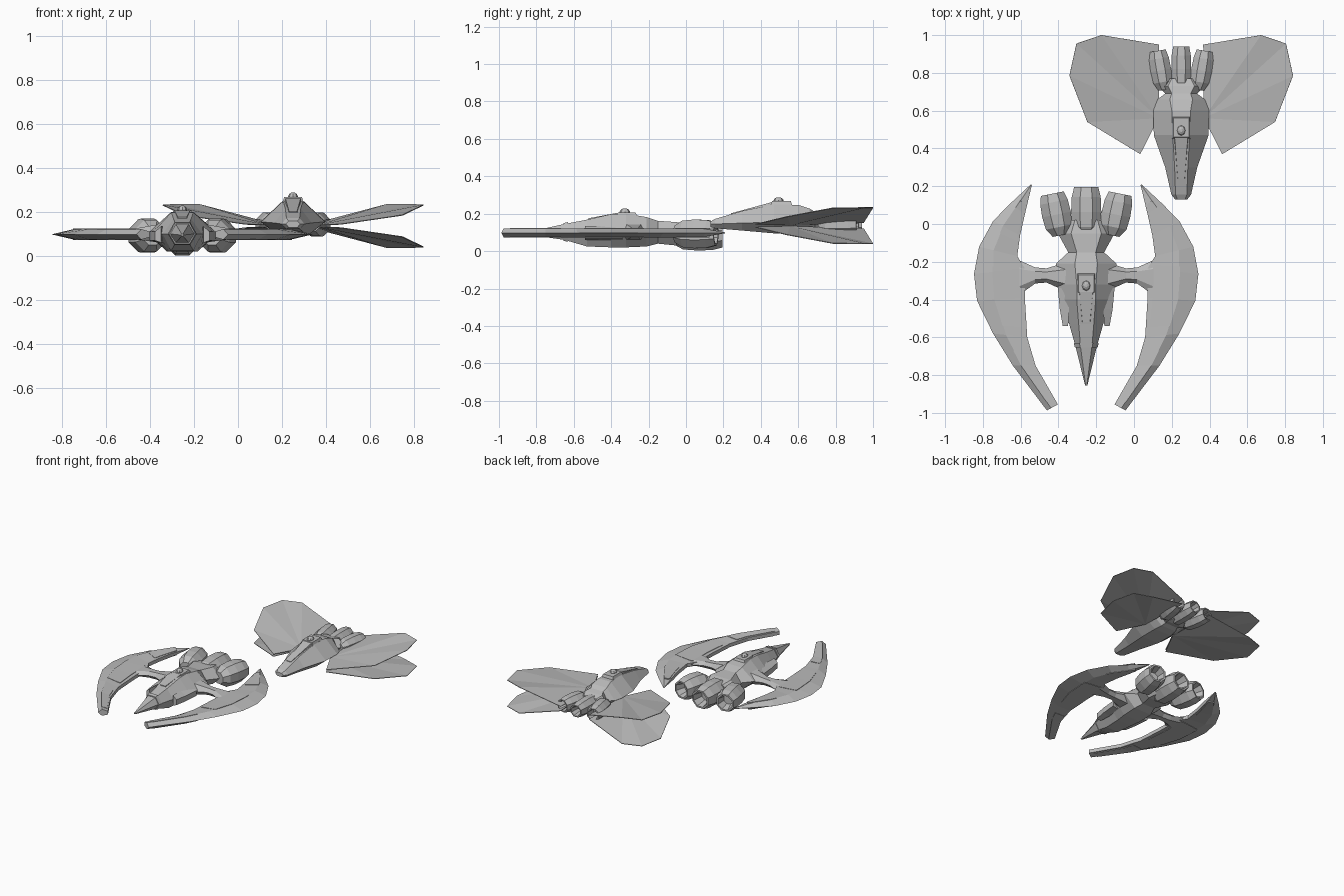
import bpy, bmesh, math
from mathutils import Vector

if "Cube" in bpy.data.objects:
    bpy.data.objects.remove(bpy.data.objects["Cube"])

grey = bpy.data.materials.new("hull_grey")
grey.diffuse_color = (0.5, 0.5, 0.5, 1)
grey.use_nodes = True
grey.node_tree.nodes["Principled BSDF"].inputs["Base Color"].default_value = grey.diffuse_color


def make(name, verts, faces):
    me = bpy.data.meshes.new(name)
    me.from_pydata([tuple(v) for v in verts], [], faces)
    bm = bmesh.new()
    bm.from_mesh(me)
    bmesh.ops.recalc_face_normals(bm, faces=bm.faces)
    bm.to_mesh(me)
    bm.free()
    me.materials.append(grey)
    ob = bpy.data.objects.new(name, me)
    bpy.context.collection.objects.link(ob)
    return ob


def loft(name, rings, cx=0, side=1):
    """Skin a list of equal rings and cap both ends."""
    n = len(rings[0])
    verts = [(cx + side * p[0], p[1], p[2]) for r in rings for p in r]
    faces = [(i * n + j, i * n + (j + 1) % n, (i + 1) * n + (j + 1) % n, (i + 1) * n + j)
             for i in range(len(rings) - 1) for j in range(n)]
    faces += [tuple(range(n)), tuple(range(len(verts) - n, len(verts)))]
    return make(name, verts, faces)


def hull(name, cx, sections):
    """Hexagonal sections: y, half width, side z, top half width, top z, bottom half width, bottom z."""
    loft(name, [[(tw, y, zt), (hw, y, zm), (bw, y, zb), (-bw, y, zb), (-hw, y, zm), (-tw, y, zt)]
                for y, hw, zm, tw, zt, bw, zb in sections], cx)


def engine(name, cx, x, y0, y1, z, r, tilt=0, side=1):
    """Octagonal engine with a hollow nozzle, tilted outwards."""
    prof = [(0, .55), (.2, .92), (.5, 1.0), (.8, .96), (1, .8), (1, .66), (.72, .45)]
    k = 1 / math.cos(math.pi / 8)
    rings = []
    for t, f in prof:
        ring = []
        for i in range(8):
            a = math.pi / 8 + i * math.pi / 4
            u, l = r * f * k * math.cos(a), (y1 - y0) * t
            ring.append((x + u * math.cos(tilt) + l * math.sin(tilt),
                         y0 + l * math.cos(tilt) - u * math.sin(tilt),
                         z + r * f * k * math.sin(a)))
        rings.append(ring)
    loft(name, rings, cx, side)


def turret(name, cx, y0, y1, z0, z1, yd, r):
    """Raised plate with a small dome on top."""
    loft(name + "_plate", [[(-w, y0 + d, z), (w, y0 + d, z), (w, y1 - d, z), (-w, y1 - d, z)]
                           for w, d, z in ((.05, 0, z0), (.04, .01, z1))], cx)
    rings = [[(r * f * math.cos(i * math.pi / 4), yd + 1.25 * r * f * math.sin(i * math.pi / 4), z1 - .005 + h)
              for i in range(8)] for f, h in ((1, 0), (1, .01), (.75, .02), (.3, .026))]
    loft(name + "_dome", rings, cx)


# ---------------- crescent-winged ship ----------------
A = -0.253
hull("crescent_hull", A, [
    (-.855, .006, .095, .003, .10, .003, .09),
    (-.65, .056, .10, .03, .145, .03, .06),
    (-.53, .09, .10, .04, .168, .05, .025),
    (-.40, .135, .105, .05, .198, .06, .02),
    (-.32, .155, .105, .05, .20, .07, .02),
    (-.21, .16, .105, .06, .182, .07, .025),
    (-.15, .095, .10, .05, .162, .05, .04),
    (-.05, .15, .09, .08, .155, .08, .03),
    (.02, .12, .09, .06, .14, .06, .04)])
hull("crescent_nose_band", A, [
    (-.655, .06, .10, .033, .15, .033, .055),
    (-.63, .066, .10, .035, .155, .036, .05)])
hull("crescent_spine", A, [
    (-.52, .025, .15, .02, .176, .02, .14),
    (-.36, .042, .17, .035, .206, .03, .16)])
turret("crescent_turret", A, -.37, -.26, .185, .207, -.327, .022)
engine("centre_engine", A, 0, -.07, .195, .083, .08)

# wing stations: outer edge xy, inner edge xy
ST = [((.293, .21), (.288, .205)), ((.40, .11), (.325, .05)), ((.493, .016), (.35, -.06)),
      ((.567, -.12), (.365, -.17)), ((.594, -.264), (.325, -.235)), ((.578, -.406), (.325, -.39)),
      ((.493, -.58), (.312, -.60)), ((.388, -.75), (.268, -.75)), ((.208, -.987), (.15, -.955))]


def wing_xy(u, f):
    """Point on the wing plan: u along the stations, f from outer to inner edge."""
    i = min(int(u), len(ST) - 2)
    o, n = (Vector(ST[i][k]).lerp(Vector(ST[i + 1][k]), u - i) for k in (0, 1))
    return o.lerp(n, f)


def wing_ring(u, pts):
    return [(*wing_xy(u, f), z) for f, z in pts]


for s, tag in ((1, "right"), (-1, "left")):
    section = [(0, .098), (.38, .122), (1, .111), (1, .085), (.38, .074)]
    rings = [wing_ring(u, section) for u in range(1, len(ST))]
    tip = [(*wing_xy(0, f), .098 + (z - .098) * .1) for f, z in section]
    loft(tag + "_crescent_wing", [tip] + rings, A, s)
    # raised armour plates, upper and lower
    for part, us in (("rear", (.7, 1, 2, 2.3)), ("middle", (3.75, 4, 5, 5.75)), ("front", (6.5, 7, 7.85))):
        for lvl, g in (("upper", 1), ("lower", -1)):
            z = [.098 + g * d for d in (.026, .018, .010, .018)]
            pts = [(.36, z[0]), (.9, z[1]), (.9, z[2]), (.36, z[3])]
            loft(f"{tag}_{part}_{lvl}_plate", [wing_ring(u, pts) for u in us], A, s)
    # arm joining hull and wing
    arm = [(.10, -.20, -.36, .06, .145), (.21, -.235, -.31, .075, .125), (.27, -.23, -.315, .075, .122),
           (.36, -.19, -.38, .08, .116)]
    loft(tag + "_wing_arm", [[(x, a, .1), (x, .75 * a + .25 * b, t), (x, .25 * a + .75 * b, t),
                              (x, b, .1), (x, .25 * a + .75 * b, l), (x, .75 * a + .25 * b, l)]
                             for x, a, b, l, t in arm], A, s)
    # cheek pod beside the nose
    loft(tag + "_cheek_pod", [[(x - w, y, .06), (x + w, y, .07), (x + w, y, .11), (x - w, y, .135)]
                              for x, w, y in ((.11, .014, -.54), (.115, .025, -.45), (.13, .02, -.34))], A, s)
    engine(tag + "_side_engine", A, .135, -.06, .165, .092, .077, .2, s)

# ---------------- four-winged ship ----------------
B = 0.25
hull("fan_hull", B, [
    (.13, .032, .145, .02, .158, .02, .13),
    (.155, .052, .145, .03, .172, .03, .122),
    (.30, .085, .15, .035, .215, .045, .11),
    (.47, .145, .155, .045, .25, .07, .095),
    (.60, .148, .155, .05, .247, .07, .095),
    (.66, .125, .15, .06, .228, .06, .10),
    (.69, .085, .15, .05, .21, .05, .11),
    (.73, .125, .15, .07, .20, .07, .10),
    (.77, .10, .145, .05, .185, .05, .11)])
hull("fan_spine", B, [
    (.24, .022, .18, .018, .202, .018, .17),
    (.46, .042, .22, .035, .262, .03, .21)])
turret("fan_turret", B, .45, .57, .24, .267, .495, .022)
engine("fan_centre_engine", B, 0, .70, .94, .145, .053)
for s, tag in ((1, "right"), (-1, "left")):
    engine(tag + "_fan_engine", B, .09, .71, .92, .143, .055, .17, s)
    # fan wings: edges radiate from the root, upper and lower mirrored in z
    edge = [(.12, .56, 0), (.217, .37, .004), (.497, .54, .045), (.592, .785, .091),
            (.555, .955, .093), (.423, 1.0, .093), (.117, .95, .012)]
    for lvl, g in (("upper", 1), ("lower", -1)):
        pts = [(B + s * x, y, .136 + g * (h + .004)) for x, y, h in edge]
        ob = make(f"{tag}_{lvl}_fan_wing", pts, [(0, i, i + 1) for i in range(1, 6)])
        mod = ob.modifiers.new("thickness", 'SOLIDIFY')
        mod.thickness, mod.offset = .004, 0
